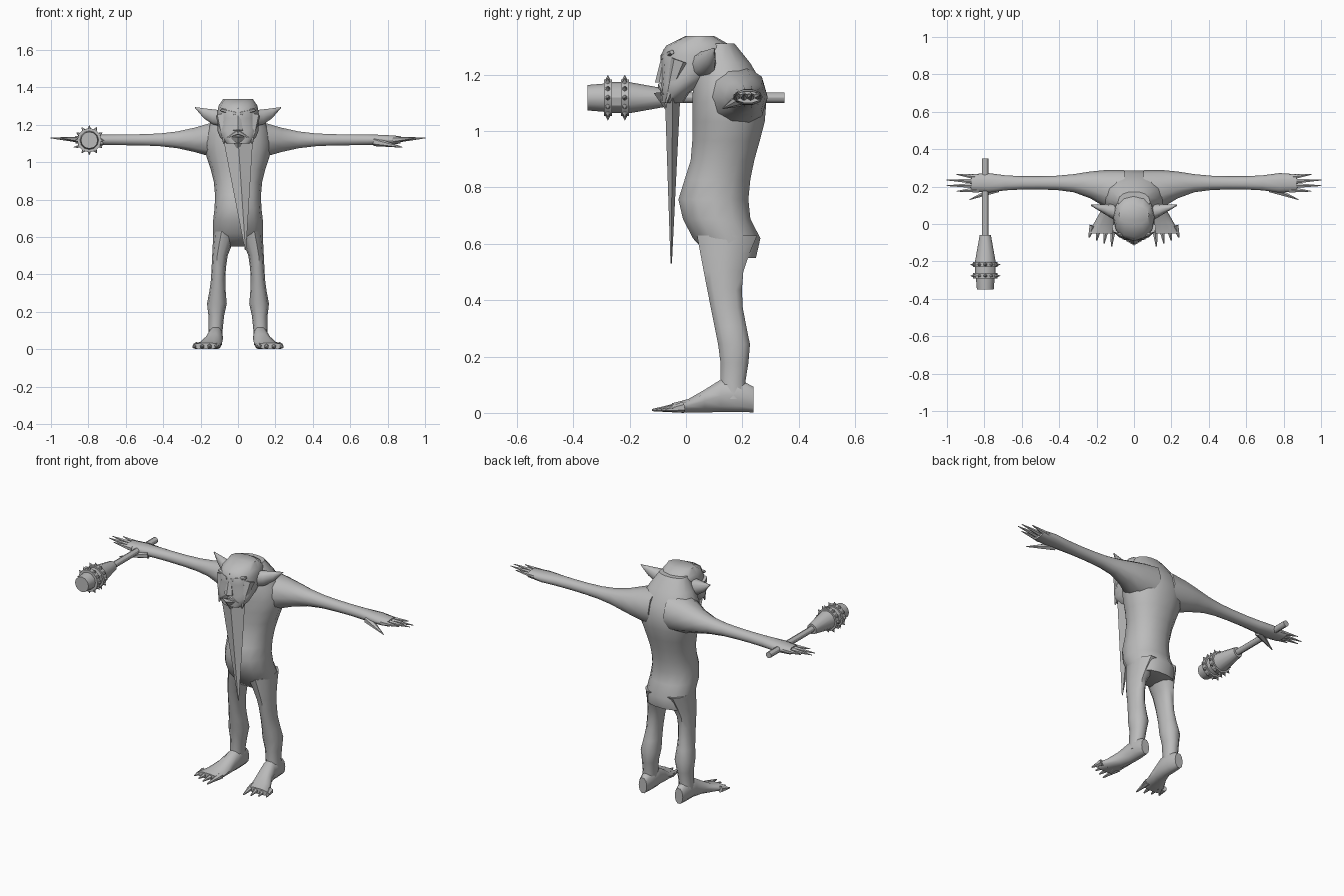
import bpy
import bmesh
import math
from mathutils import Vector

cube = bpy.data.objects.get("Cube")
if cube:
    bpy.data.objects.remove(cube, do_unlink=True)

grey = bpy.data.materials.new("plain grey")
grey.use_nodes = True
colour = (.5, .5, .5, 1)
grey.diffuse_color = colour
grey.node_tree.nodes["Principled BSDF"].inputs["Base Color"].default_value = colour

SIDES = (("left", 1), ("right", -1))


def bump(value, centre, width):
    """Soft swelling, used to shape every limb."""
    return math.exp(-((value - centre) / width) ** 2)


def rounded(value):
    """Square off a sine or cosine a little."""
    return math.copysign(abs(value) ** .9, value)


def tube(bm, axis, start, end, steps, section, sides=12, mirror=1):
    """Skin sections along an axis; section(t) gives a middle, half width, low and high."""
    loops = []
    for step in range(steps + 1):
        t = start + (end - start) * step / steps
        middle, half, low, high = section(t)
        loop = []
        for i in range(sides):
            angle = math.tau * i / sides
            a = middle + half * rounded(math.cos(angle))
            b = (low + high) / 2 + (high - low) / 2 * rounded(math.sin(angle))
            x, y, z = {"x": (t, a, b), "y": (a, t, b), "z": (a, b, t)}[axis]
            loop.append(bm.verts.new((x * mirror, y, z)))
        loops.append(loop)
    for lower, upper in zip(loops, loops[1:]):
        for i in range(sides):
            j = (i + 1) % sides
            bm.faces.new((lower[i], lower[j], upper[j], upper[i]))
    bm.faces.new(loops[0])
    bm.faces.new(loops[-1])


def cone(bm, base, tip, wide, narrow=.002, sides=6, mirror=1):
    """Tapered cone from base to tip."""
    base, tip = Vector(base), Vector(tip)
    turn = (tip - base).to_track_quat("Z", "Y")
    made = bmesh.ops.create_cone(bm, cap_ends=True, segments=sides, radius1=wide,
                                 radius2=narrow, depth=(tip - base).length)
    for vert in made["verts"]:
        vert.co = (base + tip) / 2 + turn @ vert.co
        vert.co.x *= mirror


def finish(bm, name, angle=45):
    bmesh.ops.recalc_face_normals(bm, faces=bm.faces)
    mesh = bpy.data.meshes.new(name)
    bm.to_mesh(mesh)
    bm.free()
    mesh.materials.append(grey)
    part = bpy.data.objects.new(name, mesh)
    bpy.context.collection.objects.link(part)
    bpy.ops.object.select_all(action="DESELECT")
    part.select_set(True)
    bpy.context.view_layer.objects.active = part
    bpy.ops.object.shade_smooth_by_angle(angle=math.radians(angle))


def torso_section(z):
    # Broad shoulders, hanging belly, overhanging seat and a hunched back
    half = .12 + .06 * bump(z, 1.1, .15) + .015 * bump(z, .65, .1) - .05 * bump(z, 1.35, .1)
    front = .02 - .05 * bump(z, .75, .1) + .1 * bump(z, .5, .08) + .05 * bump(z, 1.35, .1)
    back = .22 + .07 * bump(z, 1.1, .2) + .05 * bump(z, .6, .07) - .1 * bump(z, 1.4, .15)
    return 0, half, front, back


def head_section(z):
    # Narrow chin, flat crown, skull drawn back toward the hump
    crown = bump(z, 1.34, .03)
    half = .11 - .05 * bump(z, 1.1, .03) - .03 * crown
    return 0, half, .09 * crown - .09, .18 - .19 * bump(z, 1.1, .1) - .08 * crown


def beard_section(z):
    # Long triangle drifting to one side
    down = (1.13 - z) / .6
    return .04 * down, .08 - .077 * down, .02 * down - .075, -.02 - .03 * down


def ear_section(x):
    # Sweeps back and up to a point
    out = (x - .09) / .14
    thick = .003 + .045 * (1 - out)
    return .06 + .04 * out, thick, 1.19 + .1 * out ** 2, 1.28 + .015 * out


def arm_section(x):
    # Thick shoulder, thin forearm, flat palm
    middle = .22 - .05 * bump(x, .05, .15)
    half = .035 + .085 * bump(x, .05, .2) + .018 * bump(x, .8, .1)
    tall = .03 + .09 * bump(x, 0, .25) - .01 * bump(x, .9, .1)
    return middle, half, 1.12 - tall, 1.12 + tall


def leg_section(z):
    # Calf swelling low down, thigh swelling into the hip
    thigh, calf = bump(z, .65, .1), bump(z, .25, .06)
    back = .2 + .03 * bump(z, .23, .1) + .06 * thigh + .02 * bump(z, 0, .1)
    return .125 - .05 * z - .03 * thigh, .038 + .015 * calf + .03 * thigh, \
        .12 - .2 * max(0, z - .2), back


def foot_section(y):
    # Widens outward from the heel and flattens to the toes
    splay = min(1, max(0, (.1 - y) / .15))
    half = .04 + .035 * splay - .015 * bump(y, .25, .03)
    return .12 + .05 * splay, half, 0, .03 + .1 * bump(y, .16, .12)


# Body, head and beard
for name, bottom, top, steps, section, sides, crease in (
        ("torso", .55, 1.31, 11, torso_section, 14, 50),
        ("head", 1.1, 1.337, 7, head_section, 12, 45),
        ("beard", 1.13, .53, 3, beard_section, 4, 20)):
    bm = bmesh.new()
    tube(bm, "z", bottom, top, steps, section, sides)
    finish(bm, name, crease)

# Hooked nose and short tuft on the chin
bm = bmesh.new()
cone(bm, (0, -.08, 1.17), (0, -.07, 1.29), .03, .01)
finish(bm, "nose", 30)
bm = bmesh.new()
cone(bm, (0, -.07, 1.14), (0, -.06, 1.06), .045)
finish(bm, "chin_tuft", 30)

# Brows, drooping whiskers and moustache
bm = bmesh.new()
for side, s in SIDES:
    cone(bm, (.01, -.075, 1.26), (.09, -.05, 1.28), .016, .008, mirror=s)
finish(bm, "brows", 30)
bm = bmesh.new()
for side, s in SIDES:
    cone(bm, (.085, -.02, 1.25), (.075, -.07, 1.1), .035, .004, mirror=s)
    cone(bm, (0, -.085, 1.16), (.06, -.08, 1.13), .016, mirror=s)
finish(bm, "whiskers", 30)

for side, s in SIDES:
    # Ears and limbs
    for part, axis, start, end, steps, section in (
            ("ear", "x", .09, .23, 3, ear_section),
            ("arm", "x", .05, .87, 9, arm_section),
            ("leg", "z", .05, .63, 9, leg_section),
            ("foot", "y", .24, -.05, 5, foot_section)):
        bm = bmesh.new()
        tube(bm, axis, start, end, steps, section, 10, s)
        finish(bm, side + "_" + part, 50)

    # Clawed fingers and thumb
    bm = bmesh.new()
    for i in range(4):
        reach = .95 + .06 * math.sin(math.pi * i / 3)
        cone(bm, (.83, .25 - .022 * i, 1.12), (reach, .265 - .03 * i, 1.13), .018, mirror=s)
    cone(bm, (.73, .19, 1.11), (.88, .13, 1.08), .024, mirror=s)
    finish(bm, side + "_fingers")

    # Toes fan outward
    bm = bmesh.new()
    for i in range(4):
        cone(bm, (.11 + .037 * i, -.01, .02), (.12 + .04 * i, .016 * i - .12, .01),
             .02, .004, mirror=s)
    finish(bm, side + "_toes")


def club_point(y):
    return Vector((-.795, y, 1.118))


def club_part(name, start, end, wide, narrow, studs=0):
    bm = bmesh.new()
    cone(bm, club_point(start), club_point(end), wide, narrow, 12)
    for i in range(studs):
        angle = math.tau * i / studs
        out = Vector((math.cos(angle), 0, math.sin(angle)))
        centre = club_point((start + end) / 2)
        cone(bm, centre + out * .06, centre + out * .08, .011, .001)
    finish(bm, name, 30)


# Spiked club held in the right hand
club_part("club_handle", .35, -.1, .018, .018)
club_part("club_taper", -.06, -.2, .03, .055)
club_part("club_head", -.2, -.29, .055, .055)
club_part("club_end", -.29, -.35, .05, .045)
for label, y in (("rear", -.217), ("front", -.277)):
    club_part(label + "_studded_band", y + .014, y - .014, .065, .065, studs=12)
